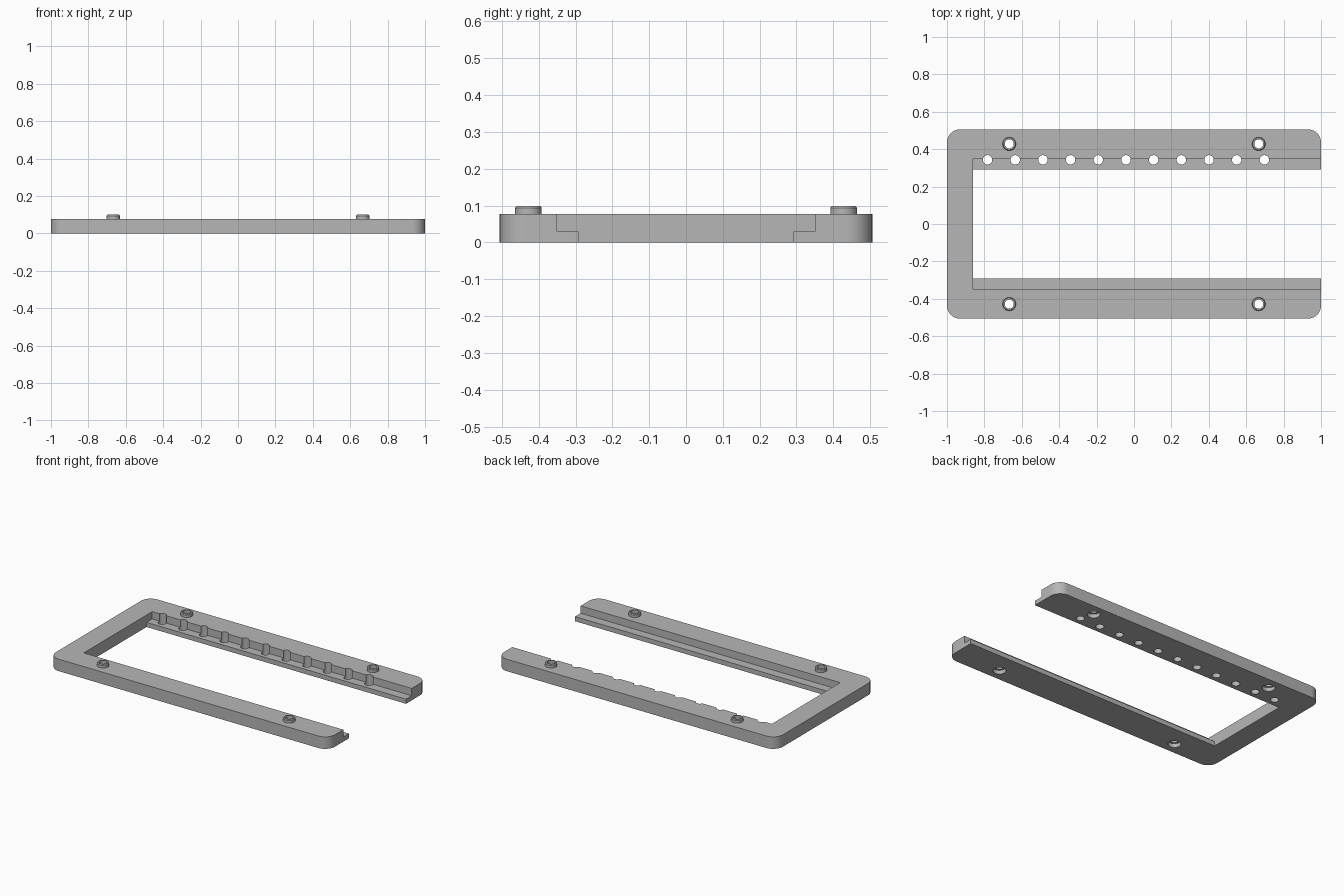
import bpy, bmesh
from math import sin, cos, pi

if "Cube" in bpy.data.objects:
    bpy.data.objects.remove(bpy.data.objects["Cube"])

HALF_X, HALF_Y, TOP = 1.0, 0.506, 0.0775
CORNER = 0.07
BORE = 0.024
STUDS = [(x, y) for x in (-0.667, 0.667) for y in (-0.428, 0.428)]

grey = bpy.data.materials.new("plain grey")
grey.use_nodes = True
grey.diffuse_color = (0.47, 0.47, 0.47, 1)
grey.node_tree.nodes["Principled BSDF"].inputs["Base Color"].default_value = grey.diffuse_color


def finish(name, bm):
    bmesh.ops.recalc_face_normals(bm, faces=bm.faces)
    mesh = bpy.data.meshes.new(name)
    bm.to_mesh(mesh)
    bm.free()
    mesh.materials.append(grey)
    obj = bpy.data.objects.new(name, mesh)
    bpy.context.collection.objects.link(obj)
    return obj


def prism(name, points, offset):
    """Extrude a closed outline by an offset vector."""
    bm = bmesh.new()
    face = bm.faces.new([bm.verts.new(p) for p in points])
    ext = bmesh.ops.extrude_face_region(bm, geom=[face], use_keep_orig=True)
    moved = [v for v in ext["geom"] if isinstance(v, bmesh.types.BMVert)]
    bmesh.ops.translate(bm, verts=moved, vec=offset)
    return finish(name, bm)


def circle(x, y, z, r, n=32):
    return [(x + r * cos(2 * pi * i / n), y + r * sin(2 * pi * i / n), z) for i in range(n)]


def activate(obj):
    bpy.ops.object.select_all(action="DESELECT")
    obj.select_set(True)
    bpy.context.view_layer.objects.active = obj


def cut(target, cutter):
    """Subtract the cutter and throw it away."""
    mod = target.modifiers.new("cut", "BOOLEAN")
    mod.operation, mod.solver, mod.object = "DIFFERENCE", "EXACT", cutter
    activate(target)
    bpy.ops.object.modifier_apply(modifier=mod.name)
    bpy.data.objects.remove(cutter)


def smooth(obj):
    activate(obj)
    bpy.ops.object.shade_smooth_by_angle(angle=0.5)


# Frame plate with rounded outer corners
outline = []
for k, (sx, sy) in enumerate([(1, 1), (-1, 1), (-1, -1), (1, -1)]):
    for i in range(11):
        a = (k + i / 10) * pi / 2
        outline.append((sx * (HALF_X - CORNER) + CORNER * cos(a),
                        sy * (HALF_Y - CORNER) + CORNER * sin(a), 0))
frame = prism("frame", outline, (0, 0, TOP))

# Open-ended slot with a low ledge along both rails
half = [(0.292, -0.1), (0.292, 0.03), (0.35, 0.03), (0.35, 0.2)]
step = half + [(-y, z) for y, z in reversed(half)]
cut(frame, prism("slot_cutter", [(-0.86, y, z) for y, z in step], (2, 0, 0)))

# Row of holes along the back ledge
for i in range(11):
    cut(frame, prism("hole_cutter", circle(-0.783 + 0.148 * i, 0.343, -0.1, 0.025), (0, 0, 0.3)))

# Stud bores and the wider sockets underneath
for x, y in STUDS:
    cut(frame, prism("bore_cutter", circle(x, y, -0.1, BORE), (0, 0, 0.3)))
    cut(frame, prism("socket_cutter", circle(x, y, -0.1, 0.038), (0, 0, 0.125)))
smooth(frame)

# Hollow chamfered studs on top
section = [(BORE, TOP), (0.036, TOP), (0.036, 0.094), (0.032, 0.0995), (BORE, 0.0995)]
for n, (x, y) in enumerate(STUDS):
    bm = bmesh.new()
    rings = [[bm.verts.new(p) for p in circle(x, y, z, r)] for r, z in section]
    for a, b in zip(rings, rings[1:] + rings[:1]):
        for i in range(len(a)):
            j = (i + 1) % len(a)
            bm.faces.new((a[i], a[j], b[j], b[i]))
    smooth(finish(f"stud_{n + 1}", bm))
